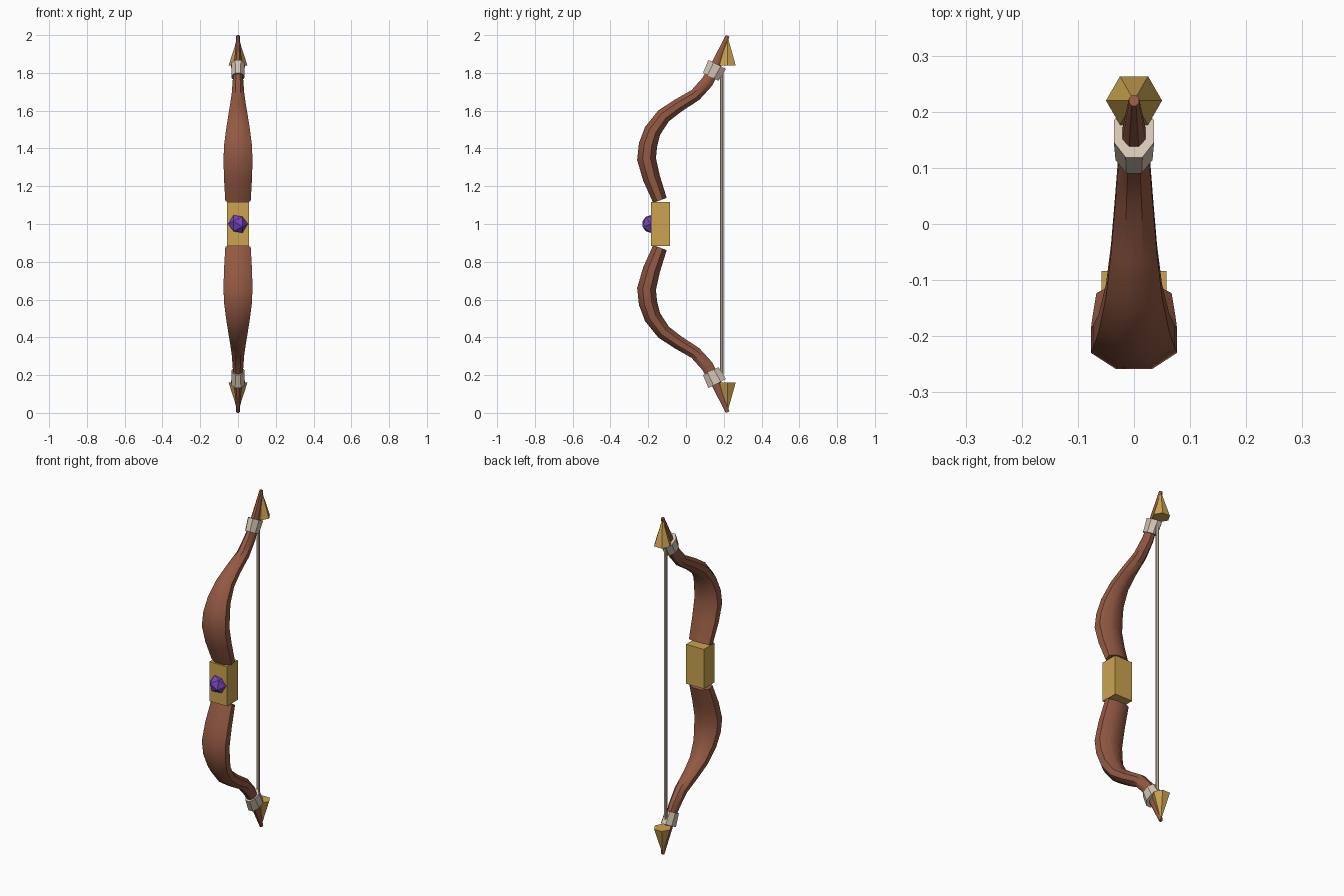
import bpy, bmesh, math
from mathutils import Vector

if "Cube" in bpy.data.objects:
    bpy.data.objects.remove(bpy.data.objects["Cube"])


def material(name, rgb):
    m = bpy.data.materials.new(name)
    m.diffuse_color = (*rgb, 1)
    m.use_nodes = True
    m.node_tree.nodes["Principled BSDF"].inputs["Base Color"].default_value = m.diffuse_color
    return m


WOOD = material("brown wood", (0.29, 0.10, 0.056))
GOLD = material("gold", (0.60, 0.37, 0.08))
CORD = material("pale cord", (0.67, 0.56, 0.45))
GEM = material("violet gem", (0.19, 0.06, 0.52))


def finish(bm, name, mat, mirror=False, smooth=None):
    """Make an object centred at mid-height, optionally mirrored top to bottom."""
    bmesh.ops.recalc_face_normals(bm, faces=bm.faces)
    me = bpy.data.meshes.new(name)
    bm.to_mesh(me)
    bm.free()
    me.materials.append(mat)
    if smooth:
        for p in me.polygons:
            p.use_smooth = True
        me.set_sharp_from_angle(angle=math.radians(smooth))
    ob = bpy.data.objects.new(name, me)
    ob.location.z = 1
    bpy.context.collection.objects.link(ob)
    if mirror:
        mod = ob.modifiers.new("mirror", 'MIRROR')
        mod.use_axis = (False, False, True)
        mod.use_mirror_merge = False
    return ob


def loft(stations, sides, flat_front):
    """Loft a polygon along (y, z, half width, half depth) stations in the yz plane."""
    bm = bmesh.new()
    shift = math.pi / sides if flat_front else 0
    grow = 1 / math.cos(math.pi / sides) if flat_front else 1
    pts = [Vector((0, s[0], s[1])) for s in stations]
    rings = []
    for i, (y, z, w, d) in enumerate(stations):
        tan = (pts[min(i + 1, len(pts) - 1)] - pts[max(i - 1, 0)]).normalized()
        nrm = Vector((0, tan.z, -tan.y))
        ring = []
        for k in range(sides):
            a = shift + 2 * math.pi * k / sides
            ring.append(bm.verts.new(pts[i] + Vector((w * grow * math.cos(a), 0, 0))
                                     + nrm * d * grow * math.sin(a)))
        rings.append(ring)
    for r0, r1 in zip(rings, rings[1:]):
        for k in range(sides):
            j = (k + 1) % sides
            bm.faces.new((r0[k], r0[j], r1[j], r1[k]))
    bm.faces.new(rings[0])
    bm.faces.new(rings[-1])
    return bm


# Curved wooden limbs, wide near the grip and tapering to the tips
limb = [
    (-0.138, 0.125, 0.067, 0.038), (-0.183, 0.244, 0.074, 0.046),
    (-0.209, 0.344, 0.077, 0.050), (-0.201, 0.419, 0.073, 0.049),
    (-0.177, 0.493, 0.063, 0.045), (-0.119, 0.572, 0.050, 0.040),
    (-0.045, 0.625, 0.041, 0.036), (0.050, 0.683, 0.033, 0.033),
    (0.112, 0.752, 0.028, 0.033), (0.148, 0.816, 0.023, 0.029),
    (0.220, 0.996, 0.009, 0.010),
]
finish(loft(limb, 8, True), "limbs", WOOD, True, 40)

# Cord wraps where the string is tied
wrap = [(0.131, 0.779, 0.033, 0.046), (0.165, 0.845, 0.036, 0.052)]
finish(loft(wrap, 8, True), "cord_wraps", CORD, True)

# Six-sided gold spikes at both ends
spike = [(0.22, 0.839, 0.05, 0.05), (0.22, 0.988, 0.002, 0.002)]
finish(loft(spike, 6, False), "end_spikes", GOLD, True)

# Bowstring
finish(loft([(0.19, -0.81, 0.009, 0.009), (0.19, 0.81, 0.009, 0.009)], 8, True),
       "bowstring", CORD)

# Gold grip block
bm = bmesh.new()
bmesh.ops.create_cube(bm, size=1)
for v in bm.verts:
    v.co = Vector((v.co.x * 0.116, v.co.y * 0.102 - 0.135, v.co.z * 0.234))
finish(bm, "grip", GOLD)

# Faceted gem on the front of the grip, points to left and right
bm = bmesh.new()
bmesh.ops.create_icosphere(bm, subdivisions=1, radius=0.053)
for v in bm.verts:
    x, y, z = v.co
    v.co = Vector((z, y - 0.185, -x))
finish(bm, "gem", GEM)
